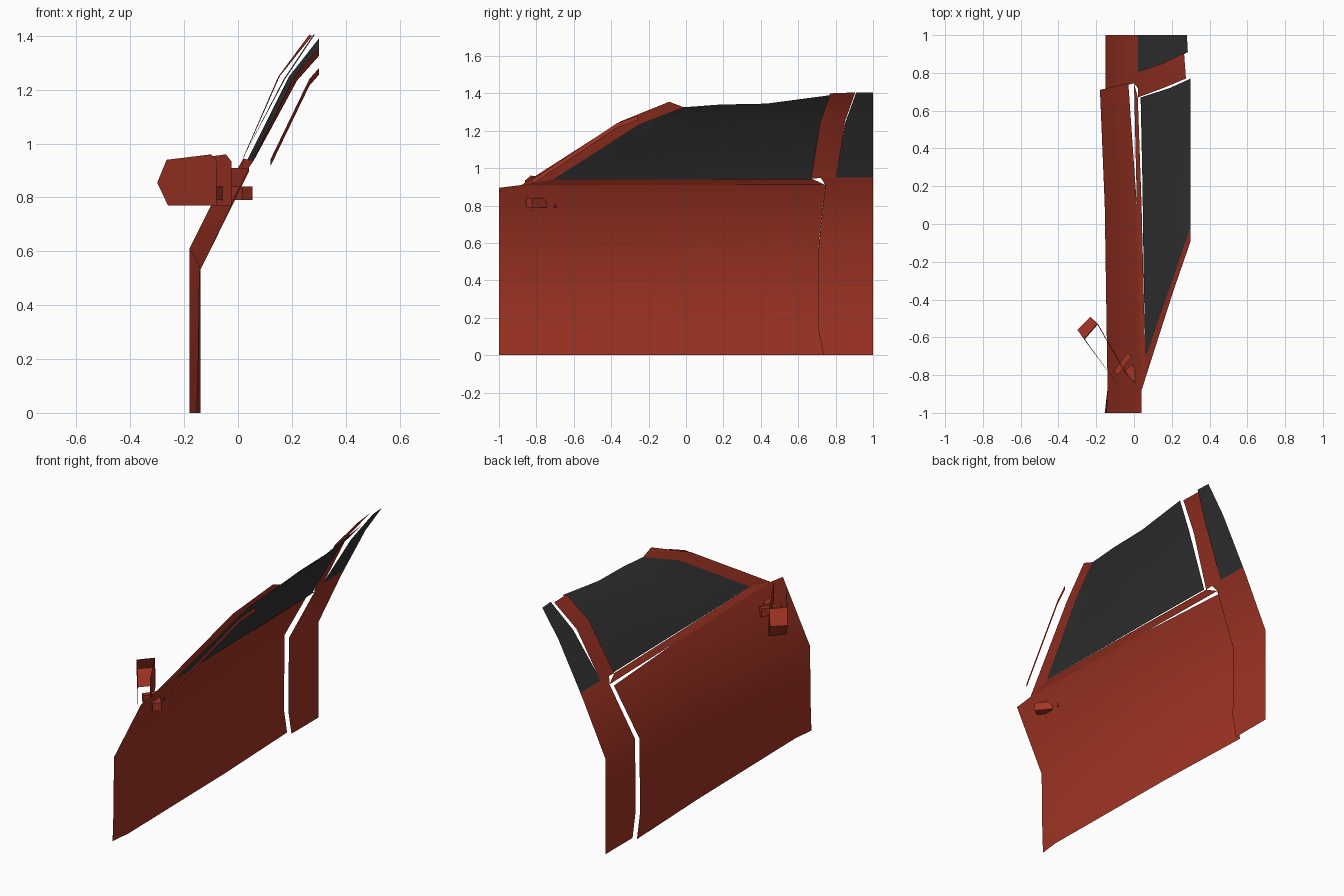
import bpy
import math

cube = bpy.data.objects.get("Cube")
if cube:
    bpy.data.objects.remove(cube)


def material(name, rgb):
    m = bpy.data.materials.new(name)
    m.use_nodes = True
    m.diffuse_color = (*rgb, 1)
    m.node_tree.nodes["Principled BSDF"].inputs["Base Color"].default_value = (*rgb, 1)
    return m


RED = material("red_paint", (0.36, 0.035, 0.018))
DARK = material("dark_glass", (0.035, 0.035, 0.035))


def finish(name, verts, faces, mat):
    mesh = bpy.data.meshes.new(name)
    mesh.from_pydata(verts, [], faces)
    mesh.materials.append(mat)
    obj = bpy.data.objects.new(name, mesh)
    bpy.context.collection.objects.link(obj)
    bpy.ops.object.select_all(action='DESELECT')
    obj.select_set(True)
    bpy.context.view_layer.objects.active = obj
    bpy.ops.object.shade_smooth_by_angle(angle=math.radians(35))
    return obj


def loft(name, rows, mat):
    """Skin a thin sheet across rows that hold equal numbers of points."""
    n = len(rows[0])
    verts = [p for row in rows for p in row]
    faces = [(r * n + i, r * n + i + 1, (r + 1) * n + i + 1, (r + 1) * n + i)
             for r in range(len(rows) - 1) for i in range(n - 1)]
    return finish(name, verts, faces, mat)


def bar(name, start, end, half, z0, z1, mat):
    """Box-shaped bar running between two plan points."""
    dx, dy = end[0] - start[0], end[1] - start[1]
    k = half / math.hypot(dx, dy)
    plan = [(p[0] + s * dy * k, p[1] - s * dx * k)
            for p, s in ((start, 1), (start, -1), (end, -1), (end, 1))]
    verts = [(x, y, z) for z in (z0, z1) for x, y in plan]
    sides = [(i, (i + 1) % 4, (i + 1) % 4 + 4, i + 4) for i in range(4)]
    return finish(name, verts, [(3, 2, 1, 0), (4, 5, 6, 7)] + sides, mat)


# Door skin, slightly ajar at its rear edge
loft("door_panel", [
    [(-.155, -1, 0), (-.15, -1, .15), (-.145, -1, .52), (.04, -1, .895)],
    [(-.14, -.87, 0), (-.14, -.87, .15), (-.14, -.87, .53), (.04, -.88, .91)],
    [(-.155, .1, 0), (-.155, .1, .15), (-.155, .1, .57), (.015, .1, .91)],
    [(-.18, .735, 0), (-.18, .705, .15), (-.18, .71, .61), (-.03, .745, .91)],
], RED)

# Strip under the front window
loft("window_sill", [
    [(.04, -.88, .91), (.06, -.71, .94)],
    [(.015, .1, .91), (.04, .1, .94)],
    [(0, .745, .91), (.02, .67, .945)],
], RED)

# Body behind the door
loft("rear_panel", [
    [(-.15, .735, 0), (-.15, .705, .15), (-.15, .71, .6), (0, .745, .91), (.02, .72, .95)],
    [(-.15, 1, 0), (-.15, 1, .15), (-.15, 1, .59), (0, 1, .91), (.02, 1, .95)],
], RED)

# Pillars
loft("middle_pillar", [
    [(.02, .67, .945), (.02, .805, .95)],
    [(.155, .72, 1.25), (.15, .85, 1.25)],
    [(.275, .77, 1.4), (.265, .905, 1.405)],
], RED)
loft("front_pillar", [
    [(.04, -.88, .91), (.06, -.71, .94)],
    [(.21, -.35, 1.25), (.22, -.25, 1.235)],
    [(.3, -.09, 1.355), (.3, -.01, 1.325)],
], RED)
loft("windscreen_trim", [
    [(x, y, z), (x, y, z + .025)]
    for x, y, z in ((.12, -.82, .915), (.265, -.37, 1.215), (.3, -.26, 1.255))
], RED)

# Windows
loft("front_window", [
    [(.06, -.71, .94), (.05, -.2, .94), (.045, .2, .94), (.035, .67, .94)],
    [(.22, -.25, 1.235), (.215, .05, 1.24), (.205, .35, 1.24), (.19, .72, 1.25)],
    [(.3, -.02, 1.325), (.3, .18, 1.34), (.3, .43, 1.345), (.3, .77, 1.39)],
], DARK)
loft("rear_window", [
    [(.02, .8, .95), (.02, 1, .95)],
    [(.175, .85, 1.24), (.17, 1, 1.24)],
    [(.285, .91, 1.405), (.28, 1, 1.405)],
], DARK)

# Mirror shell: two side walls and a pointed outer end, open above and below
tip = [(-.3, -.56, .855), (-.23, -.49, .855)]
upper = [(-.265, -.61, .94), (-.195, -.53, .94)]
lower = [(-.26, -.61, .77), (-.19, -.53, .77)]
loft("mirror_end", [upper, tip, lower], RED)
inner = [(-.08, -.86), (-.025, -.82)]
for i, side in enumerate(("front", "rear")):
    x, y = inner[i]
    verts = [tip[i], upper[i], (x - .02, y + .03, .96), (x, y, .935), (x, y, .77), lower[i]]
    finish("mirror_" + side + "_wall", verts, [range(6)], RED)

# Mirror mount, passing through the door skin
bar("mirror_arm", (-.095, -.79), (-.025, -.69), .015, .79, .84, RED)
bar("mirror_mount", (-.03, -.76), (.035, -.84), .025, .79, .84, RED)
